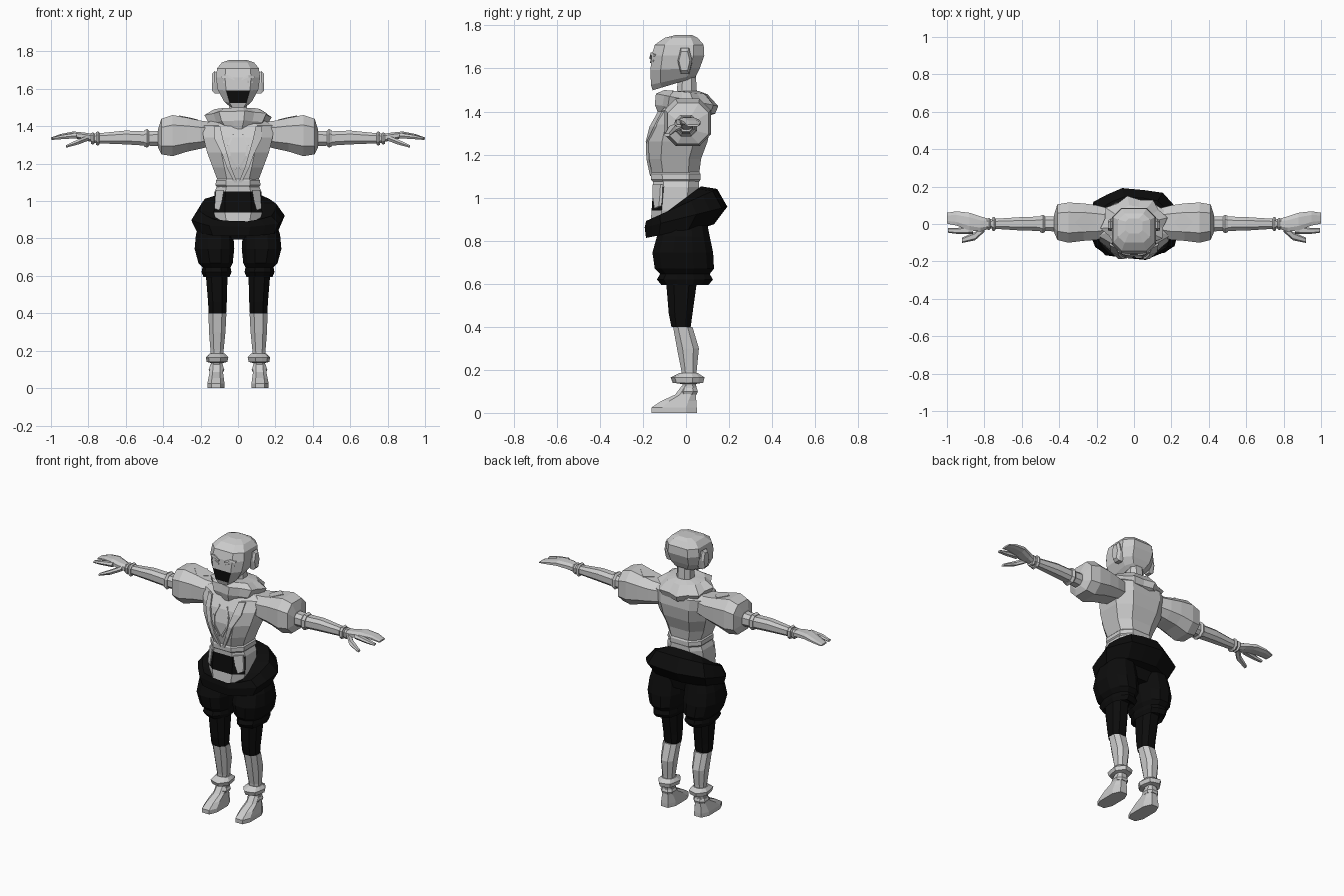
import bpy, math
from mathutils import Vector
from mathutils.bvhtree import BVHTree


def material(name, v):
    m = bpy.data.materials.new(name)
    m.diffuse_color = (v, v, v, 1)
    return m


GREY = material("light_grey", 0.6)
BLACK = material("black", 0.004)


def add(name, verts, faces, mats, mirror=False, rule=None):
    me = bpy.data.meshes.new(name)
    me.from_pydata(verts, [], faces)
    for m in mats:
        me.materials.append(m)
    me.update()
    if rule:
        for p in me.polygons:
            p.material_index = rule(p.center, p.normal)
    ob = bpy.data.objects.new(name, me)
    bpy.context.collection.objects.link(ob)
    if mirror:
        ob.modifiers.new("mirror", 'MIRROR')
    return ob


def loft(name, rings, mats=(GREY,), axis='z', n=8, power=0.8, mirror=False, rule=None):
    """Skin rings (height, centre, radius, y_min, y_max, slope, ruffle) along z or x."""
    verts, faces = [], []
    top = math.cos(math.pi / n) ** power
    for ring in rings:
        t, c, r, y0, y1, slope, ruffle = (tuple(ring) + (0, 0))[:7]
        for i in range(n):
            a = 2 * math.pi * (i + 0.5) / n
            k = 1 - ruffle * (i % 2)
            u = math.copysign(abs(math.cos(a)) ** power, math.cos(a)) / top * k
            v = math.copysign(abs(math.sin(a)) ** power, math.sin(a)) / top * k
            y = (y0 + y1) / 2 + v * (y1 - y0) / 2
            h = t + slope * y
            verts.append((c + r * u, y, h) if axis == 'z' else (h, y, c + r * u))
    for j in range(len(rings) - 1):
        for i in range(n):
            a, b = j * n + i, j * n + (i + 1) % n
            f = (a, b, b + n, a + n)
            faces.append(f if axis == 'z' else f[::-1])
    ends = [tuple(range(n))[::-1], tuple(range(len(verts) - n, len(verts)))]
    faces += ends if axis == 'z' else [e[::-1] for e in ends]
    return add(name, verts, faces, mats, mirror, rule)


def trim(name, target, pairs, lift=0.008, mat=GREY):
    """Mirrored raised strip laid on the front of a target; pairs are (x, z, x, z)."""
    me = target.data
    tree = BVHTree.FromPolygons([v.co for v in me.vertices], [p.vertices for p in me.polygons])
    verts = []
    for x0, z0, x1, z1 in pairs:
        for x, z in ((x0, z0), (x1, z1)):
            hit = tree.ray_cast(Vector((x, -1, z)), Vector((0, 1, 0)))[0]
            y = hit.y if hit else -0.1
            verts += [(x, y - lift, z), (x, y + 0.01, z)]
    faces = []
    for k in range(len(pairs) - 1):
        a, b = 4 * k, 4 * k + 4
        faces += [(a, a + 2, b + 2, b), (a, b, b + 1, a + 1), (a + 2, a + 3, b + 3, b + 2)]
    e = 4 * (len(pairs) - 1)
    faces += [(0, 1, 3, 2), (e, e + 2, e + 3, e + 1)]
    return add(name, verts, faces, (mat,), True)


# Head with a black lower face
head = loft("head", [
    (1.545, 0, .05, -.155, .04, .3), (1.56, 0, .075, -.163, .05, .22),
    (1.60, 0, .108, -.165, .065, .05), (1.66, 0, .118, -.16, .085),
    (1.71, 0, .112, -.145, .082), (1.742, 0, .085, -.10, .055),
    (1.755, 0, .045, -.05, .03)], (GREY, BLACK), power=0.6,
    rule=lambda c, nr: int(nr.y < -0.7 and 1.52 < c.z < 1.59))
trim("brow", head, [(.02, 1.655, .02, 1.645), (.055, 1.675, .055, 1.662), (.088, 1.665, .085, 1.655)])
trim("eyelid", head, [(.02, 1.632, .022, 1.625), (.05, 1.645, .05, 1.632), (.08, 1.638, .078, 1.63)], .004)
loft("ear", [(.10, 1.625, .05, -.03, .025), (.125, 1.635, .06, -.035, .025),
             (.14, 1.635, .045, -.03, .015)], axis='x', n=6, mirror=True)
loft("neck", [(1.42, 0, .05, -.05, .055), (1.58, 0, .045, -.035, .045)])

# Pleated collar
loft("collar", [
    (1.37, 0, .09, -.12, .08), (1.41, 0, .155, -.145, .135, -.15, .12),
    (1.455, 0, .18, -.14, .15, -.2, .14), (1.49, 0, .125, -.10, .10, -.1, .08),
    (1.495, 0, .06, -.06, .06)], n=16, power=1)

# Jacket with a black front sash panel
jacket = loft("jacket", [
    (.87, 0, .11, -.165, .03), (.94, 0, .13, -.16, .045), (1.05, 0, .125, -.152, .06),
    (1.10, 0, .105, -.155, .06), (1.18, 0, .135, -.172, .07), (1.26, 0, .165, -.175, .10),
    (1.34, 0, .185, -.155, .115), (1.405, 0, .19, -.115, .11), (1.44, 0, .12, -.07, .08)],
    (GREY, BLACK), power=0.7, rule=lambda c, nr: int(nr.y < -0.7 and .94 < c.z < 1.05))
loft("waist_band", [(1.075, 0, .112, -.156, .063), (1.085, 0, .12, -.163, .068),
                    (1.11, 0, .118, -.164, .068), (1.12, 0, .108, -.158, .062)], power=0.7)
trim("lapel", jacket, [(.13, 1.40, .095, 1.40), (.125, 1.33, .08, 1.33), (.085, 1.25, .06, 1.26),
                       (.06, 1.18, .04, 1.19), (.02, 1.10, .004, 1.10)], .012)
trim("shirt_edge", jacket, [(.03, 1.36, .022, 1.355), (.055, 1.30, .045, 1.30),
                            (.05, 1.24, .04, 1.24), (.012, 1.17, .004, 1.18)], .008)
trim("hip_flap", jacket, [(.075, 1.06, .118, 1.06), (.085, 1.0, .124, 1.0), (.10, .95, .125, .96)], .012)

# Puffed sleeves, arms and cuffs
loft("sleeve_puff", [
    (.12, 1.36, .06, -.06, .08), (.20, 1.355, .075, -.085, .10), (.27, 1.355, .09, -.09, .11),
    (.35, 1.35, .11, -.10, .115), (.41, 1.345, .095, -.085, .105),
    (.427, 1.335, .05, -.045, .05)], axis='x', power=0.75, mirror=True)
loft("arm", [(.40, 1.335, .042, -.04, .042), (.50, 1.335, .038, -.037, .04),
             (.60, 1.34, .037, -.035, .037), (.77, 1.335, .025, -.024, .026)],
     axis='x', mirror=True)
for name, x, w, r in (("sleeve_cuff", .475, .028, .05), ("wrist_cuff", .74, .02, .039),
                      ("wrist_band", .768, .018, .033)):
    loft(name, [(x, 1.335, r * .8, -r * .8, r * .8), (x + w * .4, 1.335, r, -r, r),
                (x + w, 1.335, r * .85, -r * .85, r * .85)], axis='x', mirror=True)

# Shoulder diamond patch on top of the sleeve
patch = [(.215, .01, 1.436), (.26, -.045, 1.445), (.315, .01, 1.458), (.26, .065, 1.447)]
add("shoulder_patch", patch + [(x, y, z - .03) for x, y, z in patch],
    [(0, 1, 2, 3), (7, 6, 5, 4)] + [(i, i + 4, (i + 1) % 4 + 4, (i + 1) % 4) for i in range(4)],
    (GREY,), True)

# Hands: joined fingers, front finger and thumb
loft("hand", [(.765, 1.335, .022, -.022, .025), (.82, 1.345, .021, -.04, .04),
              (.88, 1.355, .017, -.035, .06), (.95, 1.347, .011, -.008, .068),
              (1.0, 1.335, .005, .002, .06)], axis='x', n=8, mirror=True)
loft("front_finger", [(.86, 1.35, .014, -.05, -.01), (.94, 1.342, .011, -.052, -.022),
                      (.995, 1.333, .006, -.045, -.022)], axis='x', n=6, mirror=True)
loft("thumb", [(.80, 1.338, .015, -.04, .0), (.85, 1.318, .014, -.085, -.045),
               (.92, 1.292, .007, -.10, -.075)], axis='x', n=6, mirror=True)

# Upper flounce of the trousers, rising towards the back
loft("trouser_flounce", [
    (1.0, 0, .14, -.17, .07, .75), (.975, 0, .205, -.185, .145, .45, .04),
    (.91, 0, .25, -.192, .192, .25, .06), (.85, 0, .22, -.186, .13, .2, .04),
    (.85, 0, .17, -.13, .09, .15)], (BLACK,), n=16, power=0.85)
loft("trouser_seat", [(.795, 0, .09, -.08, .07), (.88, 0, .13, -.12, .09)], (BLACK,))

# Puffed trouser legs with a ruffled hem, and stockings
loft("trouser_leg", [
    (.615, .115, .055, -.08, .07), (.595, .115, .07, -.115, .105, 0, .08),
    (.62, .115, .08, -.135, .125, 0, .08), (.645, .115, .075, -.12, .11),
    (.67, .12, .092, -.145, .13), (.745, .126, .106, -.156, .126),
    (.82, .125, .10, -.135, .11), (.87, .12, .09, -.12, .10)],
    (BLACK,), n=12, power=0.85, mirror=True)
loft("stocking", [(.40, .11, .047, -.068, .022), (.46, .11, .05, -.08, .03),
                  (.64, .115, .06, -.095, .055)], (BLACK,), mirror=True)

# Lower legs, ankle ruffles and shoes
loft("shin", [(.10, .115, .03, -.015, .045), (.20, .112, .035, -.022, .05),
              (.30, .111, .044, -.042, .06), (.40, .11, .048, -.06, .03)], mirror=True)
loft("ankle_ruffle", [(.135, .112, .035, -.025, .05), (.14, .112, .055, -.062, .08, 0, .1),
                      (.165, .112, .06, -.072, .086, 0, .1), (.185, .112, .04, -.03, .055)],
     n=12, power=0.9, mirror=True)
loft("shoe", [(0, .118, .046, -.16, .05), (.025, .118, .046, -.16, .05),
              (.055, .117, .041, -.115, .048), (.085, .116, .036, -.05, .046),
              (.125, .115, .034, -.02, .05)], power=0.7, mirror=True)
loft("shoe_collar", [(.085, .115, .036, -.03, .05), (.10, .115, .042, -.035, .055),
                     (.115, .115, .036, -.025, .05)], mirror=True)
